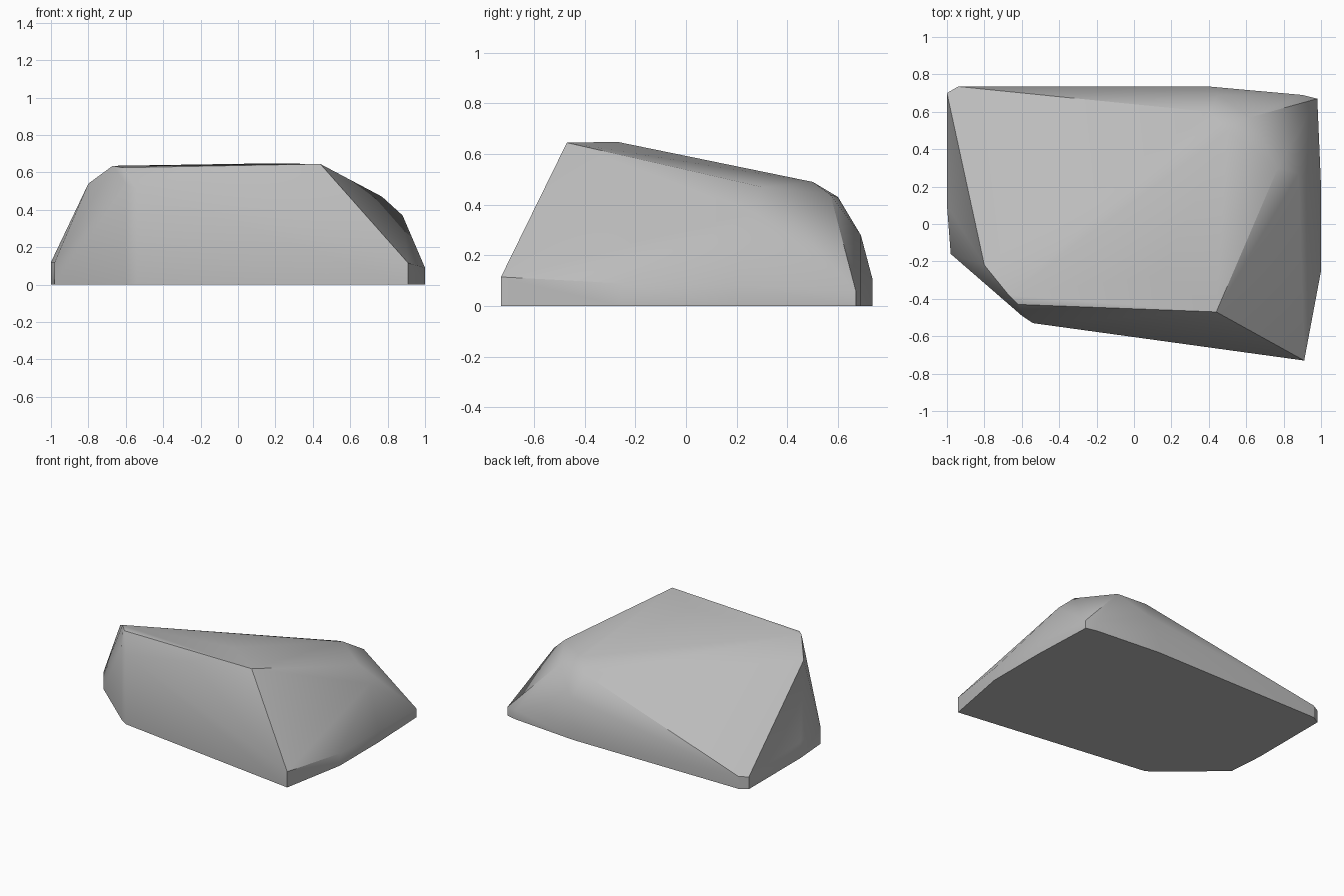
import bpy
import bmesh
import math

# Remove only the default cube
default_cube = bpy.data.objects.get("Cube")
if default_cube:
    bpy.data.objects.remove(default_cube, do_unlink=True)

# Stone colour
stone = bpy.data.materials.new("warm_grey_stone")
stone.use_nodes = True
stone_colour = (.5, .5, .5, 1)
stone.diffuse_color = stone_colour
shader = next(n for n in stone.node_tree.nodes if n.type == "BSDF_PRINCIPLED")
shader.inputs["Base Color"].default_value = stone_colour
shader.inputs["Roughness"].default_value = .9

# Upright rim around the foot: x, y and height of the wall at that corner
rim = [
    (.91, -.73, .115),
    (1, -.25, .09),
    (1, .2, .08),
    (.98, .67, .06),
    (.9, .69, .07),
    (.4, .735, .11),
    (-.94, .735, .09),
    (-1, .7, .09),
    (-1, .1, .12),
    (-.98, -.16, .12),
    (-.6, -.49, .54),
    (-.54, -.53, .51),
]

# Corners of the sloping crown
crown = [
    (.44, -.47, .645),
    (.15, -.27, .648),
    (-.62, -.43, .625),
    (-.67, -.38, .635),
    (-.8, -.22, .54),
    (.5, .5, .49),
    (.62, .57, .44),
    (.4, .6, .43),
    (.45, .69, .28),
    (.77, .3, .47),
    (.88, .27, .37),
]


def wrap_points(name, points, material):
    """Stretch a closed convex skin around the points."""
    bm = bmesh.new()
    for point in points:
        bm.verts.new(point)
    hull = bmesh.ops.convex_hull(bm, input=list(bm.verts))
    unused = set(hull["geom_interior"]) | set(hull["geom_unused"])
    spare = [v for v in unused if isinstance(v, bmesh.types.BMVert)]
    bmesh.ops.delete(bm, geom=spare, context="VERTS")
    # Merge coplanar triangles into clean facets
    bmesh.ops.dissolve_limit(bm, angle_limit=math.radians(1),
                             verts=list(bm.verts), edges=list(bm.edges))
    bmesh.ops.recalc_face_normals(bm, faces=list(bm.faces))
    mesh = bpy.data.meshes.new(name)
    bm.to_mesh(mesh)
    bm.free()
    mesh.materials.append(material)
    obj = bpy.data.objects.new(name, mesh)
    bpy.context.collection.objects.link(obj)
    return obj


# Boulder: flat foot, upright rim and crown wrapped together
foot = [(x, y, 0) for x, y, height in rim]
boulder = wrap_points("boulder", foot + rim + crown, stone)

# Soft shading across shallow facets, crisp main ridges
bpy.ops.object.select_all(action="DESELECT")
boulder.select_set(True)
bpy.context.view_layer.objects.active = boulder
bpy.ops.object.shade_smooth_by_angle(angle=math.radians(30))
